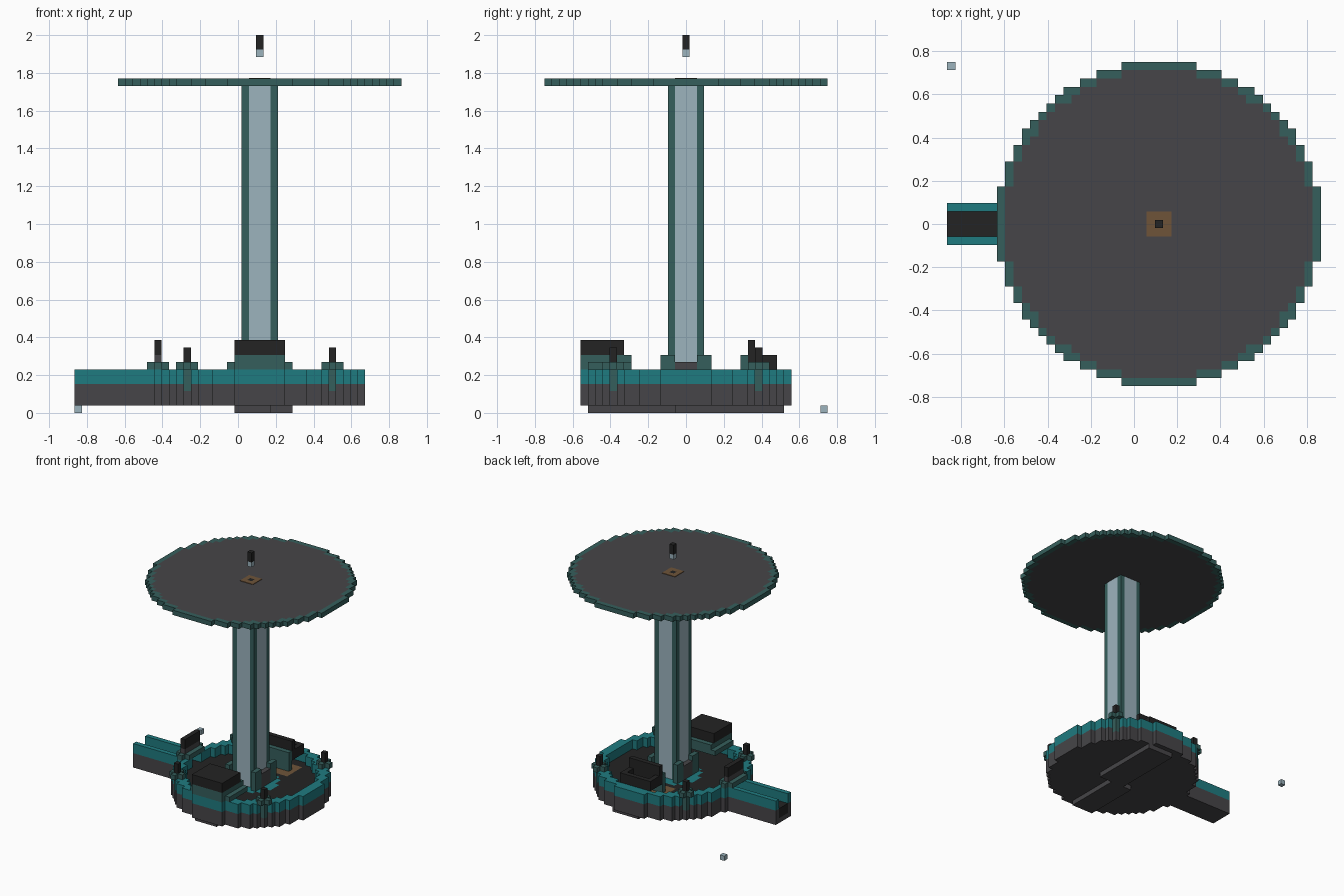
import bpy, bmesh

if "Cube" in bpy.data.objects:
    bpy.data.objects.remove(bpy.data.objects["Cube"])

U = 2 / 52      # edge length of one block
SHIFT = 3       # the tower axis sits three blocks toward +x


def material(name, hexa):
    rgb = [int(hexa[i:i + 2], 16) / 255 for i in (0, 2, 4)]
    col = [c / 12.92 if c < 0.04 else ((c + 0.055) / 1.055) ** 2.4 for c in rgb] + [1]
    m = bpy.data.materials.new(name)
    m.use_nodes = True
    m.diffuse_color = col
    m.node_tree.nodes["Principled BSDF"].inputs["Base Color"].default_value = col
    return m


TEAL = material("bright teal", "1f7b80")
DARK = material("dark teal", "355f5c")
PALE = material("pale blue", "9cb4be")
GREY = material("charcoal grey", "464548")
BLACK = material("soft black", "232323")
BROWN = material("rust brown", "6f5439")


def rect(x0, x1, y0, y1):
    """Block cells in an inclusive rectangle around the tower axis."""
    return {(x, y) for x in range(x0, x1 + 1) for y in range(y0, y1 + 1)}


def disc(r):
    n = int(r)
    return {(x, y) for x, y in rect(-n, n, -n, n) if x * x + y * y <= r * r}


def prism(name, cells, z0, z1, mat):
    """Extrude a set of block cells between two levels, skipping inner walls."""
    bm = bmesh.new()

    def quad(points):
        bm.faces.new([bm.verts.new(((x + SHIFT) * U, y * U, z * U)) for x, y, z in points])

    for x, y in cells:
        a, b, c, d = x - .5, x + .5, y - .5, y + .5
        quad([(a, c, z1), (b, c, z1), (b, d, z1), (a, d, z1)])
        quad([(a, d, z0), (b, d, z0), (b, c, z0), (a, c, z0)])
        sides = {(x, y - 1): (a, c, b, c), (x + 1, y): (b, c, b, d),
                 (x, y + 1): (b, d, a, d), (x - 1, y): (a, d, a, c)}
        for near, (px, py, qx, qy) in sides.items():
            if near not in cells:
                quad([(px, py, z0), (qx, qy, z0), (qx, qy, z1), (px, py, z1)])
    bmesh.ops.remove_doubles(bm, verts=bm.verts, dist=1e-5)
    me = bpy.data.meshes.new(name)
    bm.to_mesh(me)
    bm.free()
    me.materials.append(mat)
    ob = bpy.data.objects.new(name, me)
    bpy.context.collection.objects.link(ob)
    return ob


# Round base with an open channel arm toward -x
lamps = {(x, y) for x in (-10, 10) for y in (-10, 10)}
base = disc(14.5)
channel = rect(-25, -13, -1, 1)
arm = rect(-25, -13, -2, 2)
rim = ((base - disc(12.8)) | arm) - channel - lamps
prism("base_body", (base | arm) - lamps - channel, 1, 4, GREY)
prism("base_lamp_feet", lamps, 1, 3, GREY)
prism("channel_underside", channel, 1, 2, GREY)
prism("channel_core", channel, 2, 4, BLACK)
prism("base_rim", rim, 4, 6, TEAL)

# Floor finishes inside the rim
floor = disc(12.8) - channel
splash = disc(5.2)
mats = rect(-4, 4, 6, 10)
prism("floor", floor - splash - mats, 4, 4.1, BLACK)
prism("floor_ring", splash, 4, 4.1, TEAL)
prism("floor_mat", mats, 4, 4.1, BROWN)

# Stepped keel below the base
prism("keel", rect(-3, 1, -13, -2) | rect(-1, 4, -1, 13), 0, 1, GREY)

# Four rim lamps
for i, (x, y) in enumerate(sorted(lamps)):
    plus = {(x, y), (x + 1, y), (x - 1, y), (x, y + 1), (x, y - 1)}
    prism(f"lamp_stem_{i}", {(x, y)}, 3, 6, DARK)
    prism(f"lamp_collar_{i}", plus, 6, 7, DARK)
    prism(f"lamp_post_{i}", {(x, y)}, 7, 9, BLACK)

# Front cabin on its stepped support
prism("front_support_lower", rect(-4, 4, -14, -8) & (base | rect(-3, 3, -14, -8)), 6, 7, DARK)
prism("front_support_upper", rect(-3, 3, -14, -8), 7, 8, DARK)
prism("front_cabin", rect(-3, 3, -14, -9), 8, 10, BLACK)

# Back seat: low frame around a brown pad, with an upright panel
prism("back_step", rect(-3, 3, 8, 8), 4, 8, DARK)
prism("back_frame", rect(-3, 3, 9, 12) - rect(-2, 2, 10, 11), 6, 8, BLACK)
prism("back_pad", rect(-2, 2, 10, 11), 6, 6.5, BROWN)
prism("back_panel", rect(-3, 3, 9, 9), 8, 10, BLACK)

# Gate over the channel
prism("gate_base", rect(-15, -13, -2, 2) | rect(-14, -14, -3, 3), 6, 7, DARK)
prism("gate_sill", rect(-14, -14, -2, 2), 7, 8, GREY)
prism("gate_bar", rect(-14, -14, -2, 2), 8, 10, BLACK)

# Column with dark corners, and its foot
column = rect(-2, 2, -2, 2)
corners = {(x, y) for x in (-2, 2) for y in (-2, 2)}
prism("column_panels", column - corners, 4, 45, PALE)
prism("column_corners", corners, 4, 45, DARK)
prism("foot_corners", {(x, y) for x in (-3, 3) for y in (-3, 3)}
      | {(x, y) for x in (-3, 3) for y in (-2, 2)}, 4, 8, DARK)
prism("foot_sides", rect(-3, -3, -1, 1) | rect(3, 3, -1, 1), 4, 7, GREY)

# Top disc with dark teal edge and brown hub
top, inner = disc(19.5), disc(18.5)
hub = rect(-1, 1, -1, 1)
prism("top_edge", top - inner, 45, 46, DARK)
prism("top_plate", inner, 45, 46, GREY)
prism("top_hub", hub - {(0, 0)}, 46, 46.1, BROWN)
prism("top_hub_centre", {(0, 0)}, 46, 46.1, BLACK)

# Floating beacon above the hub, and a loose block on the ground
prism("beacon_base", {(0, 0)}, 49, 50, PALE)
prism("beacon_tip", {(0, 0)}, 50, 52, BLACK)
prism("loose_block", {(-25, 19)}, 0, 1, PALE)
